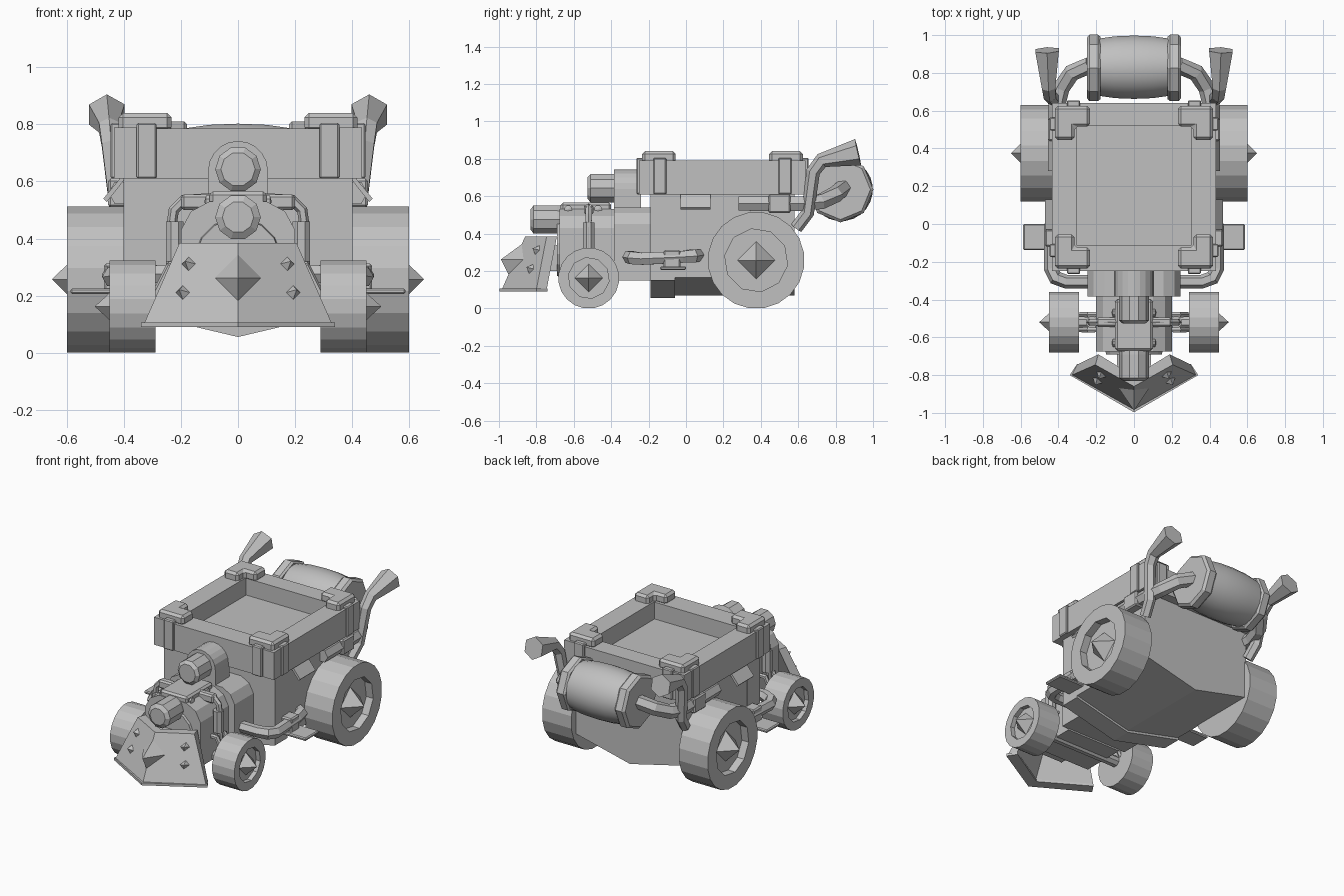
import bpy, bmesh, math
from mathutils import Vector

if "Cube" in bpy.data.objects:
    bpy.data.objects.remove(bpy.data.objects["Cube"])

grey = bpy.data.materials.new("plain grey")
grey.diffuse_color = (0.53, 0.53, 0.53, 1)
grey.use_nodes = True
grey.node_tree.nodes["Principled BSDF"].inputs["Base Color"].default_value = grey.diffuse_color


def finish(name, bm, smooth=None):
    bmesh.ops.recalc_face_normals(bm, faces=bm.faces[:])
    me = bpy.data.meshes.new(name)
    bm.to_mesh(me)
    bm.free()
    me.materials.append(grey)
    ob = bpy.data.objects.new(name, me)
    bpy.context.collection.objects.link(ob)
    if smooth:
        bpy.ops.object.select_all(action='DESELECT')
        ob.select_set(True)
        bpy.context.view_layer.objects.active = ob
        bpy.ops.object.shade_smooth_by_angle(angle=math.radians(smooth))
    return ob


def box(name, x0, x1, y0, y1, z0, z1, bevel=0):
    bm = bmesh.new()
    bmesh.ops.create_cube(bm, size=1)
    for v in bm.verts:
        v.co = Vector(((x0 + x1) / 2 + v.co.x * (x1 - x0), (y0 + y1) / 2 + v.co.y * (y1 - y0),
                       (z0 + z1) / 2 + v.co.z * (z1 - z0)))
    if bevel:
        bmesh.ops.bevel(bm, geom=bm.edges[:], offset=bevel, segments=1, affect='EDGES')
    return finish(name, bm)


def prism(name, pts, axis, a, b):
    """Extrude a 2D outline along an axis: y takes (x,z) points, z takes (x,y) points."""
    bm = bmesh.new()
    put = (lambda p, t: (p[0], t, p[1])) if axis == 'y' else (lambda p, t: (p[0], p[1], t))
    lo = [bm.verts.new(put(p, a)) for p in pts]
    hi = [bm.verts.new(put(p, b)) for p in pts]
    bm.faces.new(lo)
    bm.faces.new(hi)
    for i in range(len(pts)):
        j = (i + 1) % len(pts)
        bm.faces.new((lo[i], lo[j], hi[j], hi[i]))
    return finish(name, bm)


def lathe(name, profile, n, centre, axis, smooth=None, turn=0.5):
    """Spin (radius, offset) pairs; zero radius closes to a point, negative gives half as many corners."""
    bm = bmesh.new()
    d = Vector(axis)
    u = Vector((0, 0, 1))
    w = d.cross(u)
    rings = []
    for r, t in profile:
        if r == 0:
            rings.append([bm.verts.new(Vector(centre) + d * t)])
            continue
        ring = []
        for i in range(n):
            k = abs(r) * (math.cos(2 * math.pi / n) if r < 0 and i % 2 else 1)
            a = 2 * math.pi * (i + turn) / n
            ring.append(bm.verts.new(Vector(centre) + d * t + k * (u * math.cos(a) + w * math.sin(a))))
        rings.append(ring)
    for A, B in zip(rings, rings[1:]):
        for i in range(n):
            j = (i + 1) % n
            q = [A[i % len(A)], A[j % len(A)], B[j % len(B)], B[i % len(B)]]
            bm.faces.new(list(dict.fromkeys(q)))
    return finish(name, bm, smooth)


def tube(name, path, radii, n=6, ref=(0, 0, 1)):
    """Sweep an n-sided section along a path, widened at each bend; ref fixes the roll."""
    bm = bmesh.new()
    P = [Vector(p) for p in path]
    if not isinstance(radii, (list, tuple)):
        radii = [radii] * len(P)
    ref = Vector(ref)
    rings = []
    for k, p in enumerate(P):
        a = (p - P[k - 1]).normalized() if k else (P[1] - p).normalized()
        b = (P[k + 1] - p).normalized() if k < len(P) - 1 else a
        t = (a + b).normalized()
        r = radii[k] * min(1.2, 1 / max(t.dot(a), .1))
        u = (ref - t * ref.dot(t)).normalized()
        w = t.cross(u)
        rings.append([bm.verts.new(p + r * (u * math.cos(2 * math.pi * (i + .5) / n) +
                      w * math.sin(2 * math.pi * (i + .5) / n))) for i in range(n)])
    for A, B in zip(rings, rings[1:]):
        for i in range(n):
            bm.faces.new((A[i], A[(i + 1) % n], B[(i + 1) % n], B[i]))
    bm.faces.new(rings[0])
    bm.faces.new(rings[-1])
    return finish(name, bm)


# hull with a shallow V bottom, and the band around its front end
prism("hull", [(-.40, .62), (-.40, .165), (0, .07), (.40, .165), (.40, .62)], 'y', -.18, .58)
prism("hull_front_band", [(-.402, .61), (-.402, .15), (0, .055), (.402, .15), (.402, .61)], 'y', -.19, -.06)

# open cargo tray
box("tray_floor", -.32, .32, -.13, .54, .61, .675)
for s in (-1, 1):
    box("tray_side_wall", *sorted((s * .305, s * .435)), -.25, .64, .61, .79)
box("tray_front_wall", -.31, .31, -.25, -.11, .61, .785)
box("tray_back_wall", -.31, .31, .52, .64, .61, .785)

for s in (-1, 1):
    # L-shaped corner caps with straps hanging from them
    for cy, d in ((-.235, 1), (.625, -1)):
        cap = [(s * .418, cy), (s * .233, cy), (s * .233, cy + d * .11), (s * .315, cy + d * .11),
               (s * .315, cy + d * .18), (s * .418, cy + d * .18)]
        ob = prism("corner_cap", cap, 'z', .775, .84)
        m = ob.modifiers.new("edge", 'BEVEL')
        m.width, m.segments = .015, 1
        box("end_strap", *sorted((s * .285, s * .355)), *sorted((cy - d * .03, cy + d * .03)), .61, .805, .006)
        box("side_strap", *sorted((s * .39, s * .447)), *sorted((cy + d * .06, cy + d * .13)), .61, .805, .006)

    # wheels: rim with a straight-sided sunken hub and a pyramid spike
    for label, y, z, r, x0, x1, hub, dep, sp, tip in (
            ("rear", .375, .257, .259, .39, .60, .17, .05, .10, .652),
            ("front", -.52, .162, .163, .29, .45, .11, .03, .075, .502)):
        c = (0, y, z)
        lathe(label + "_wheel", [(0, x0), (r, x0), (r, x1), (-hub, x1), (-hub, x1 - dep), (0, x1 - dep)],
              20, c, (s, 0, 0))
        lathe(label + "_wheel_spike", [(sp, x1 - dep), (0, tip)], 4, c, (s, 0, 0), turn=0)

    # front axle and suspension
    tube("front_axle", [(0, -.52, .16), (s * .30, -.52, .16)], .035, 8)
    for y in (-.56, -.48):
        tube("suspension_rod", [(s * .18, y, .30), (s * .24, y, .30), (s * .30, y, .18)], .014, ref=(0, 1, 0))
    tube("suspension_pipe", [(s * .04, -.52, .545), (s * .19, -.52, .535), (s * .225, -.52, .50),
                             (s * .235, -.52, .43), (s * .235, -.52, .18)], .018, ref=(0, 1, 0))
    tube("suspension_sleeve", [(s * .222, -.52, .32), (s * .222, -.52, .46)], .033, 8, ref=(0, 1, 0))
    for y in (-.63, -.47):
        lathe("engine_bolt", [(.022, .09), (.022, .112), (0, .118)], 8, (0, y, .53), (s, 0, 0))

    # bumper rail, its bracket and foot step
    tube("bumper_rail", [(s * .385, .065, .285), (s * .43, .04, .28), (s * .44, -.02, .275), (s * .44, -.235, .265),
                         (s * .415, -.285, .27), (s * .36, -.305, .275), (s * .20, -.305, .275)], .036)
    box("rail_bracket", *sorted((s * .39, s * .47)), -.12, -.03, .215, .312, .008)
    box("foot_step", *sorted((s * .39, s * .587)), -.138, 0, .205, .225, .006)

    # slanted side flap below the tray
    prism("side_flap", [(s * .395, .61), (s * .41, .615), (s * .472, .54), (s * .46, .528)], 'y', -.03, .13)

    # arms carrying the rear drum
    tube("drum_arm", [(s * .41, .28, .56), (s * .41, .62, .56), (s * .385, .72, .57), (s * .33, .80, .61),
                      (s * .235, .84, .645)], .044)
    box("arm_clamp", *sorted((s * .39, s * .455)), .44, .56, .51, .61, .008)

    # flared exhaust horns
    tube("exhaust_horn", [(s * .405, .59, .43), (s * .42, .65, .51), (s * .445, .68, .73), (s * .452, .725, .79),
                          (s * .46, .92, .835)], [.034, .034, .036, .038, .072], ref=(1, 0, 0))

# rear drum with end collars
lathe("rear_drum", [(.152, -.19), (.165, -.10), (.169, 0), (.165, .10), (.152, .19)], 24, (0, .83, .635), (1, 0, 0), 40)
for s in (-1, 1):
    lathe("drum_collar", [(0, .178), (.165, .178), (.176, .19), (.176, .235), (.16, .25), (0, .25)], 8,
          (0, .826, .635), (s, 0, 0), turn=0)


# engine blocks with chamfered shoulders
def shoulders(w, z0, z1, c):
    return [(-w, z0), (w, z0), (w, z1 - c), (w - c * .35, z1 - c * .35), (w - c, z1),
            (c - w, z1), (c * .35 - w, z1 - c * .35), (-w, z1 - c)]


prism("engine_rear_block", shoulders(.245, .15, .54, .09), 'y', -.385, -.18)
prism("engine_front_block", shoulders(.20, .14, .53, .10), 'y', -.675, -.38)
box("engine_top_plate", -.10, .10, -.67, -.40, .50, .565, .012)
box("engine_cross_bar", -.20, .20, -.545, -.495, .50, .555, .01)

# arched housing and the two stub cylinders
arch = [(-.105, .50), (.105, .50)] + [(.105 * math.cos(a), .637 + .105 * math.sin(a))
                                      for a in [math.pi * i / 10 for i in range(11)]]
prism("upper_housing", arch, 'y', -.385, -.24)
lathe("upper_cylinder", [(.08, .36), (.08, .51), (.06, .527), (0, .527)], 10, (0, 0, .643), (0, -1, 0))
lathe("lower_cylinder", [(.075, .64), (.08, .69), (.08, .815), (.055, .832), (0, .832)], 10, (0, 0, .475), (0, -1, 0))
lathe("nose_collar", [(.155, .67), (.15, .69), (0, .69)], 16, (0, 0, .32), (0, -1, 0))


# plough: two flat sloping plates meeting in a ridge
def plough_y(x, z):
    return -.985 + .56 * abs(x) + .4386 * (z - .10)


outline = [(0, .385), (0, .10), (.33, .10), (.205, .385)]
bm = bmesh.new()
for s in (-1, 1):
    A = [bm.verts.new((s * x, plough_y(x, z), z)) for x, z in outline]
    B = [bm.verts.new((s * x * .92, plough_y(x, z) + .055, z)) for x, z in outline]
    bm.faces.new(A)
    bm.faces.new(B[::-1])
    for i in (1, 2, 3):
        j = (i + 1) % 4
        bm.faces.new((A[i], A[j], B[j], B[i]))
bmesh.ops.remove_doubles(bm, verts=bm.verts[:], dist=1e-4)
finish("plough", bm)
prism("plough_lip", [(0, -.997), (.34, -.80), (.30, -.74), (0, -.92), (-.30, -.74), (-.34, -.80)], 'z', .09, .106)
box("plough_mount", -.09, .09, -.79, -.66, .20, .34)

# spike and studs seated on the plough faces
nrm = Vector((.56, -1, .4386)).normalized()
for name, x, z, r, h in (("plough_spike", 0, .262, .085, 0), ("plough_stud", .172, .31, .027, .03),
                         ("plough_stud", .192, .21, .027, .03), ("plough_stud", -.172, .31, .027, .03),
                         ("plough_stud", -.192, .21, .027, .03)):
    bm = bmesh.new()
    base = [bm.verts.new((x + a * r, plough_y(x + a * r, z + b * r) + .004, z + b * r))
            for a, b in ((1, 0), (0, 1), (-1, 0), (0, -1))]
    tip = Vector((x, plough_y(x, z), z))
    tip += Vector((nrm.x * (1 if x > 0 else -1), nrm.y, nrm.z)) * h if h else Vector((0, -.075, 0))
    top = bm.verts.new(tip)
    for i in range(4):
        bm.faces.new((base[i], base[(i + 1) % 4], top))
    finish(name, bm)
